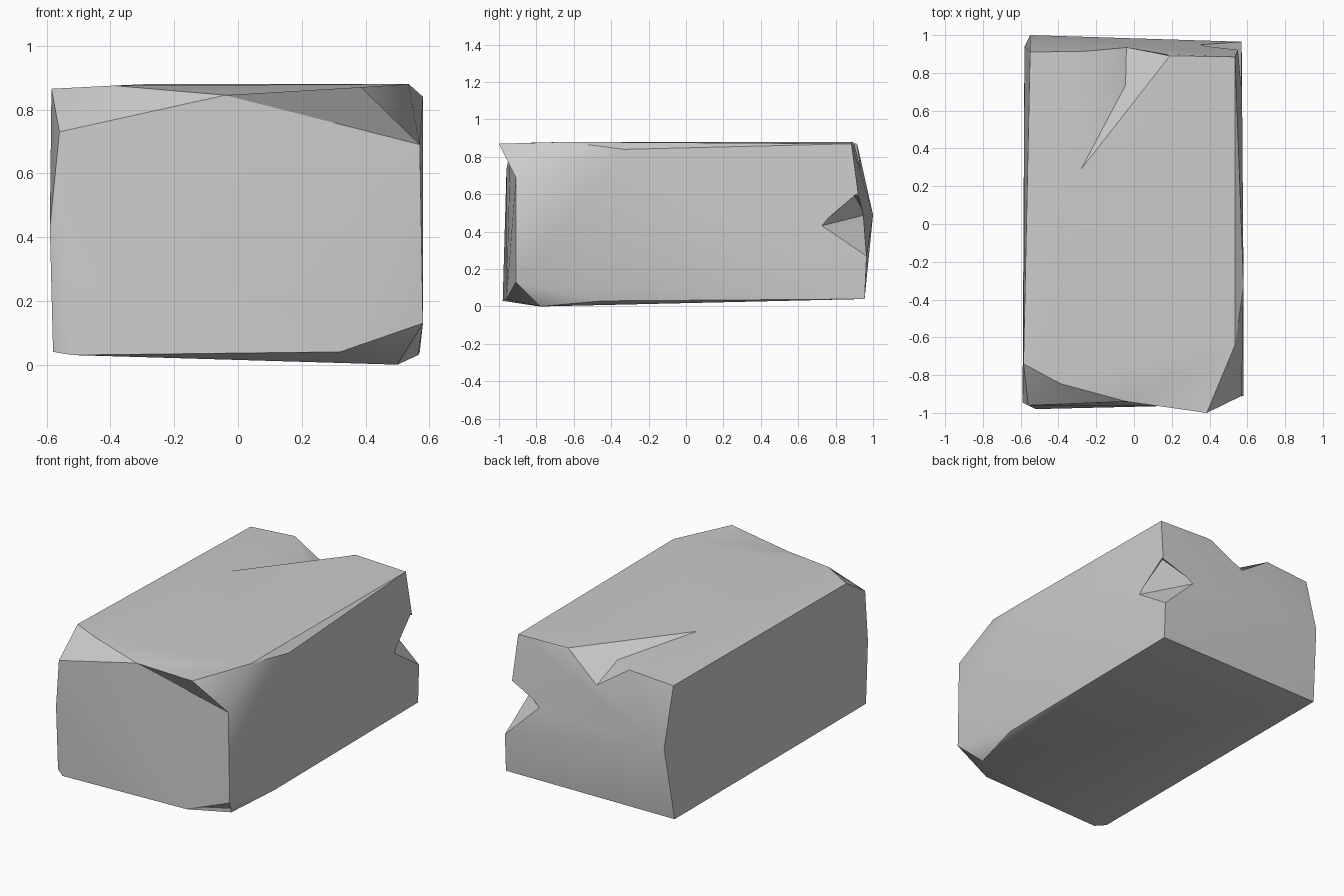
import bpy
import bmesh
from math import radians

cube = bpy.data.objects.get("Cube")
if cube:
    bpy.data.objects.remove(cube, do_unlink=True)

stone_grey = bpy.data.materials.new("stone_grey")
stone_grey.use_nodes = True
GREY = (0.6, 0.6, 0.6, 1)
stone_grey.diffuse_color = GREY
stone_grey.node_tree.nodes["Principled BSDF"].inputs["Base Color"].default_value = GREY


def chunk(name, points):
    """Faceted lump of stone: the convex hull of a few corner points."""
    bm = bmesh.new()
    for point in points:
        bm.verts.new(point)
    hull = bmesh.ops.convex_hull(bm, input=bm.verts)
    spare = {v for v in hull["geom_interior"] + hull["geom_unused"]
             if isinstance(v, bmesh.types.BMVert)}
    bmesh.ops.delete(bm, geom=list(spare), context="VERTS")
    bmesh.ops.recalc_face_normals(bm, faces=bm.faces)
    mesh = bpy.data.meshes.new(name)
    bm.to_mesh(mesh)
    bm.free()
    mesh.materials.append(stone_grey)
    obj = bpy.data.objects.new(name, mesh)
    bpy.context.collection.objects.link(obj)
    return obj


def combine(target, tool, operation):
    """Apply a boolean with the tool, then discard the tool."""
    tool.hide_render = True
    modifier = target.modifiers.new(tool.name, "BOOLEAN")
    modifier.object = tool
    modifier.operation = operation
    modifier.solver = "EXACT"
    bpy.context.view_layer.objects.active = target
    bpy.ops.object.modifier_apply(modifier=modifier.name)
    bpy.data.objects.remove(tool, do_unlink=True)


# Front rim, including the points where its corners are broken off
rim_dip = (-0.04, -0.94, 0.845)
lip_base = (0.57, -0.91, 0.69)
front_rim = [(-0.56, -0.96, 0.73), rim_dip, lip_base, (0.58, -0.91, 0.13),
             (0.32, -0.96, 0.04), (-0.52, -0.98, 0.03), (-0.59, -0.945, 0.43)]

# Points of the broken corners that lie on the top, sides and bottom
lip_top = (0.535, -0.64, 0.88)
lip_side = (0.58, -0.33, 0.84)
chips = [(-0.585, -0.74, 0.865), (-0.39, -0.845, 0.875), (-0.58, -0.94, 0.04),
         lip_top, lip_side, (0.5, -0.78, 0), (0.565, -0.45, 0.03)]

# Back rim and the tip of the crack on the top
crack_tip = (-0.28, 0.29, 0.88)
crack_left = (-0.25, 0.915, 0.87)
crack_right = (0.19, 0.89, 0.88)
notch_low = (0.57, 0.965, 0.27)
back_rim = [(-0.58, 0.94, 0.04), (-0.55, 1, 0.49), (-0.55, 0.91, 0.85),
            crack_left, crack_right, (0.535, 0.885, 0.87), notch_low,
            (0.57, 0.955, 0.04)]

stone_block = chunk("stone_block", front_rim + chips + back_rim + [crack_tip])

# Overhanging lip on the upper front corner
lip = chunk("front_lip", [rim_dip, lip_base, lip_top, lip_side,
                          (0.385, -1, 0.87), (0.4, -0.7, 0.8)])
combine(stone_block, lip, "UNION")

# Crack running forward from the back of the top, cut in two steps
crack_bend = (-0.045, 0.735, 0.81)
crack_base = (-0.04, 0.935, 0.727)
above = (-0.02, 1.15, 1.15)
for deep, shallow in ((crack_bend, crack_tip), (crack_base, crack_bend)):
    cutter = chunk("crack_cutter", [shallow, deep, crack_left, crack_right, above])
    combine(stone_block, cutter, "DIFFERENCE")

# Notch broken out of the upright back edge
notch = chunk("notch_cutter", [(0.53, 0.89, 0.61), (0.335, 0.96, 0.49), notch_low,
                               (0.575, 0.72, 0.43), (0.8, 1.15, 0.5)])
combine(stone_block, notch, "DIFFERENCE")

# Soft shading across the worn sides, sharp edges at the breaks
stone_block.select_set(True)
bpy.context.view_layer.objects.active = stone_block
bpy.ops.object.shade_smooth_by_angle(angle=radians(30))
